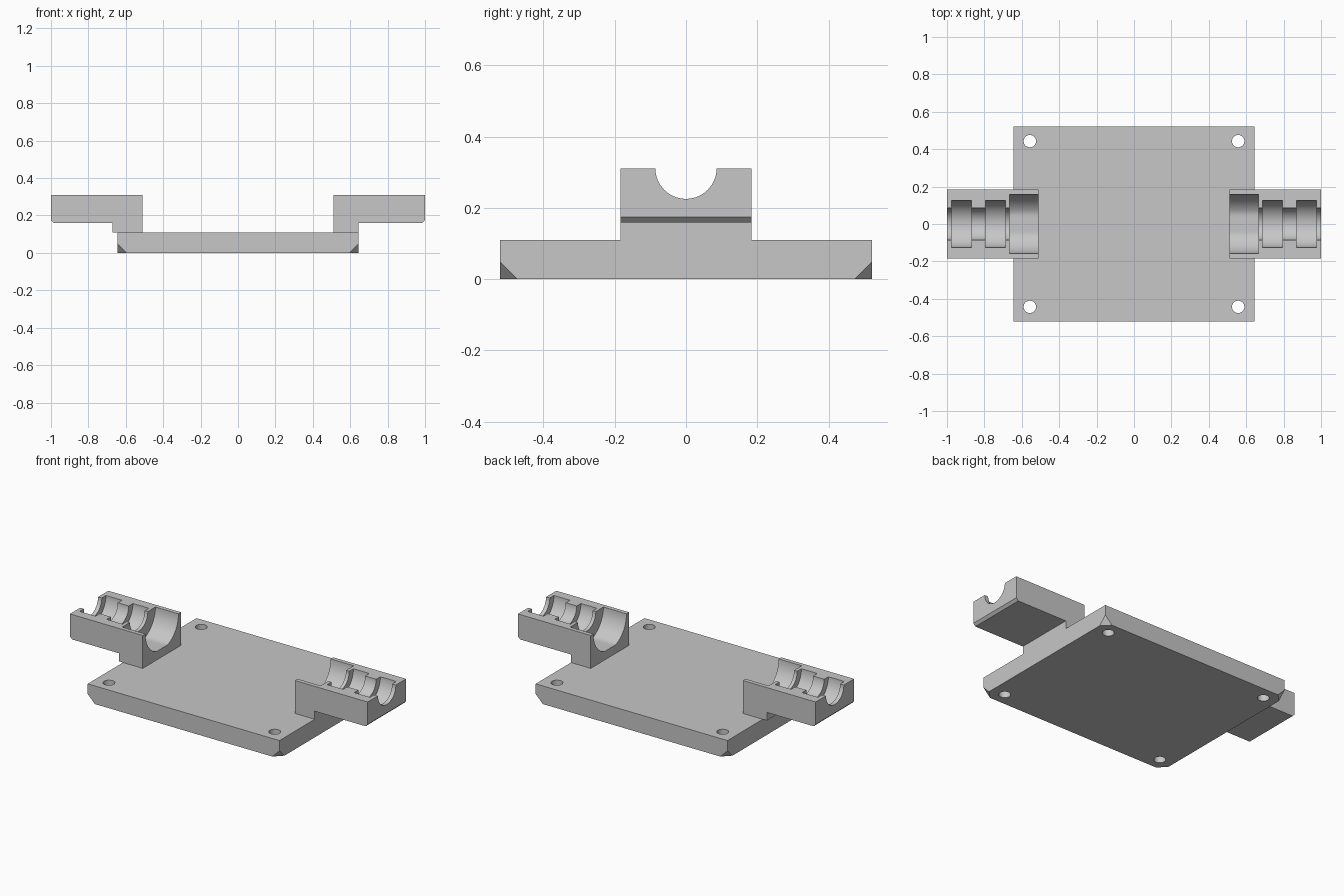
import bpy, bmesh, math
from math import cos, sin, pi

cube = bpy.data.objects.get("Cube")
if cube:
    bpy.data.objects.remove(cube, do_unlink=True)

GREY = (0.57, 0.57, 0.57, 1)
mat = bpy.data.materials.new("plain grey")
mat.use_nodes = True
mat.diffuse_color = GREY
mat.node_tree.nodes["Principled BSDF"].inputs["Base Color"].default_value = GREY

PLATE_X, PLATE_Y, PLATE_TOP = 0.644, 0.522, 0.11
BLOCK_Y, BLOCK_LOW, BLOCK_TOP = 0.184, 0.159, 0.31
BLOCK_IN, BLOCK_OUT = 0.511, 1.0
SEGMENTS = 64


def make_object(name, bm):
    bmesh.ops.recalc_face_normals(bm, faces=bm.faces)
    mesh = bpy.data.meshes.new(name)
    bm.to_mesh(mesh)
    bm.free()
    mesh.materials.append(mat)
    obj = bpy.data.objects.new(name, mesh)
    bpy.context.collection.objects.link(obj)
    return obj


def cut(obj, cutters):
    """Subtract the cutters, bake the result and drop the cutters."""
    for c in cutters:
        c.hide_render = True
        mod = obj.modifiers.new("cut", 'BOOLEAN')
        mod.operation, mod.solver, mod.object = 'DIFFERENCE', 'EXACT', c
    graph = bpy.context.evaluated_depsgraph_get()
    baked = bpy.data.meshes.new_from_object(obj.evaluated_get(graph))
    obj.modifiers.clear()
    obj.data = baked
    for c in cutters:
        bpy.data.objects.remove(c, do_unlink=True)


def smooth(obj):
    bpy.ops.object.select_all(action='DESELECT')
    obj.select_set(True)
    bpy.context.view_layer.objects.active = obj
    bpy.ops.object.shade_smooth_by_angle(angle=math.radians(30))


def base_plate():
    bm = bmesh.new()
    bmesh.ops.create_cube(bm, size=1)
    for v in bm.verts:
        v.co.x *= 2 * PLATE_X
        v.co.y *= 2 * PLATE_Y
        v.co.z = (v.co.z + 0.5) * PLATE_TOP
    # clipped lower corners
    low = [v for v in bm.verts if v.co.z < 0.01]
    bmesh.ops.bevel(bm, geom=low, offset=0.048, segments=1, affect='VERTICES')
    plate = make_object("base_plate", bm)
    # screw holes
    holes = []
    for sx in (-1, 1):
        for sy in (-1, 1):
            hb = bmesh.new()
            bmesh.ops.create_cone(hb, cap_ends=True, segments=48, radius1=0.033,
                                  radius2=0.033, depth=0.5)
            bmesh.ops.translate(hb, verts=hb.verts, vec=(sx * 0.557, sy * 0.443, 0.05))
            holes.append(make_object("hole_cutter", hb))
    cut(plate, holes)
    smooth(plate)


def groove_cutter(side):
    """Stepped solid of revolution along x."""
    big, wide, narrow = 0.159, 0.126, 0.086
    steps = [(0.4, 0.666, big), (0.666, 0.687, narrow), (0.687, 0.794, wide),
             (0.794, 0.868, narrow), (0.868, 0.975, wide), (0.975, 1.1, narrow)]
    bm = bmesh.new()
    rings = []
    for x0, x1, r in steps:
        for x in (x0, x1):
            ring = []
            for i in range(SEGMENTS):
                a = 2 * pi * i / SEGMENTS
                z = max(BLOCK_TOP + 0.001 + r * sin(a), BLOCK_LOW + 0.003)
                ring.append(bm.verts.new((side * x, r * cos(a), z)))
            rings.append(ring)
    for a, b in zip(rings, rings[1:]):
        for i in range(SEGMENTS):
            j = (i + 1) % SEGMENTS
            bm.faces.new((a[i], a[j], b[j], b[i]))
    bm.faces.new(rings[0])
    bm.faces.new(rings[-1])
    return make_object("groove_cutter", bm)


def bearing_block(name, side, foot_out):
    # side profile: foot, overhang with chamfered tip, flat top
    c = 0.015
    profile = [(BLOCK_IN, PLATE_TOP), (foot_out, PLATE_TOP), (foot_out, BLOCK_LOW),
               (BLOCK_OUT - c, BLOCK_LOW), (BLOCK_OUT, BLOCK_LOW + c),
               (BLOCK_OUT, BLOCK_TOP), (BLOCK_IN, BLOCK_TOP)]
    bm = bmesh.new()
    face = bm.faces.new([bm.verts.new((side * x, -BLOCK_Y, z)) for x, z in profile])
    out = bmesh.ops.extrude_face_region(bm, geom=[face])
    moved = [g for g in out["geom"] if isinstance(g, bmesh.types.BMVert)]
    bmesh.ops.translate(bm, verts=moved, vec=(0, 2 * BLOCK_Y, 0))
    block = make_object(name, bm)
    cut(block, [groove_cutter(side)])
    smooth(block)


base_plate()
bearing_block("left_bearing_block", 1, PLATE_X)
bearing_block("right_bearing_block", -1, 0.672)
